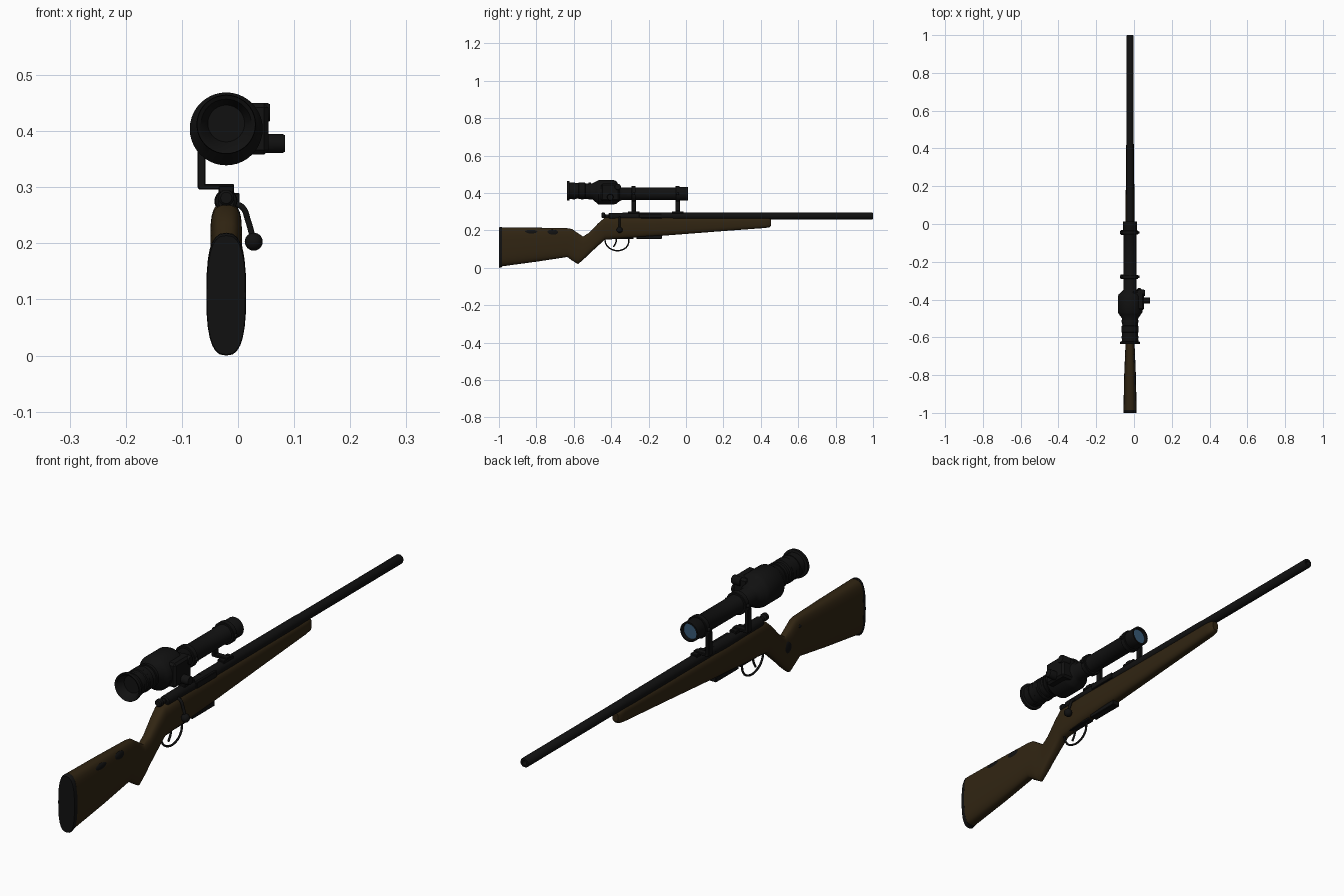
import bpy, bmesh, math
from mathutils import Vector

cube = bpy.data.objects.get("Cube")
if cube:
    bpy.data.objects.remove(cube)

CX = -0.021          # centre plane of the model


def material(name, rgb):
    m = bpy.data.materials.new(name)
    m.use_nodes = True
    m.diffuse_color = (*rgb, 1)
    bsdf = m.node_tree.nodes["Principled BSDF"]
    bsdf.inputs["Base Color"].default_value = (*rgb, 1)
    bsdf.inputs["Roughness"].default_value = 0.8
    return m


black = material("matte black", (0.0055, 0.0055, 0.0055))
brown = material("dark walnut", (0.030, 0.018, 0.006))
blue = material("lens blue", (0.04, 0.10, 0.18))


def finish(name, bm, mat, angle=35):
    bmesh.ops.recalc_face_normals(bm, faces=bm.faces)
    mesh = bpy.data.meshes.new(name)
    bm.to_mesh(mesh)
    bm.free()
    ob = bpy.data.objects.new(name, mesh)
    bpy.context.collection.objects.link(ob)
    mesh.materials.append(mat)
    bpy.ops.object.select_all(action="DESELECT")
    ob.select_set(True)
    bpy.context.view_layer.objects.active = ob
    bpy.ops.object.shade_smooth_by_angle(angle=math.radians(angle))
    return ob


def skin(name, rings, mat, angle=35):
    """Bridge equal rings of points and cap both ends."""
    bm = bmesh.new()
    rows = [[bm.verts.new(p) for p in ring] for ring in rings]
    n = len(rows[0])
    for a, b in zip(rows, rows[1:]):
        for i in range(n):
            j = (i + 1) % n
            bm.faces.new((a[i], a[j], b[j], b[i]))
    bm.faces.new(rows[0])
    bm.faces.new(rows[-1])
    return finish(name, bm, mat, angle)


def angles(n):
    return [2 * math.pi * i / n for i in range(n)]


def loft(name, stations, mat, power=3.0):
    """Rounded-box sections (y, low z, high z, half width) along y."""
    def soft(v):
        return math.copysign(abs(v) ** (2 / power), v)
    rings = [[(CX + w * soft(math.cos(a)), y, (lo + hi) / 2 + (hi - lo) / 2 * soft(math.sin(a)))
              for a in angles(28)] for y, lo, hi, w in stations]
    return skin(name, rings, mat, 40)


def turned(name, profile, mat, n=32):
    """Round sections (y, radius, centre z) along y."""
    return skin(name, [[(CX + r * math.cos(a), y, z + r * math.sin(a)) for a in angles(n)]
                       for y, r, z in profile], mat)


def knob(name, x0, x1, y, z, r, mat=black):
    """Cylinder lying along x with a small chamfer."""
    c = (x1 - x0) * 0.1
    return skin(name, [[(x, y + q * math.cos(a), z + q * math.sin(a)) for a in angles(20)]
                       for x, q in ((x0, r), (x1 - c, r), (x1, r * 0.88))], mat)


def box(name, centre, size, mat=black, bevel=0.002):
    bm = bmesh.new()
    bmesh.ops.create_cube(bm, size=1)
    for v in bm.verts:
        v.co = Vector(centre) + v.co * Vector(size)
    bmesh.ops.bevel(bm, geom=bm.edges[:], offset=bevel, segments=1, affect="EDGES")
    return finish(name, bm, mat)


def ball(name, centre, radii, mat=black):
    bm = bmesh.new()
    bmesh.ops.create_uvsphere(bm, u_segments=20, v_segments=12, radius=1)
    for v in bm.verts:
        v.co = Vector(centre) + v.co * Vector(radii)
    return finish(name, bm, mat, 60)


def tube(name, points, radius, mat=black):
    """Round bar following a smooth path."""
    curve = bpy.data.curves.new(name, "CURVE")
    curve.dimensions = "3D"
    curve.bevel_depth = radius
    curve.bevel_resolution = 3
    curve.use_fill_caps = True
    curve.resolution_u = 6
    s = curve.splines.new("BEZIER")
    s.bezier_points.add(len(points) - 1)
    for b, p in zip(s.bezier_points, points):
        b.co = p
        b.handle_left_type = b.handle_right_type = "AUTO"
    ob = bpy.data.objects.new(name, curve)
    bpy.context.collection.objects.link(ob)
    curve.materials.append(mat)
    return ob


# Stock: butt, grip and fore-end in one piece
loft("stock", [
    (-0.985, 0.008, 0.217, 0.035), (-0.80, 0.033, 0.215, 0.031), (-0.635, 0.058, 0.212, 0.024),
    (-0.61, 0.040, 0.208, 0.023), (-0.578, 0.020, 0.186, 0.022), (-0.55, 0.043, 0.167, 0.021),
    (-0.515, 0.077, 0.190, 0.022), (-0.47, 0.118, 0.238, 0.025), (-0.435, 0.150, 0.268, 0.028),
    (-0.30, 0.160, 0.272, 0.028), (-0.12, 0.172, 0.270, 0.026), (0.15, 0.193, 0.268, 0.023),
    (0.42, 0.213, 0.268, 0.020), (0.445, 0.217, 0.265, 0.018), (0.455, 0.226, 0.260, 0.012)], brown)
loft("butt_pad", [(-1.0, 0.002, 0.214, 0.034), (-0.996, 0.0, 0.218, 0.0355),
                  (-0.984, 0.004, 0.219, 0.0355)], black, 2.7)

# Dark worn inlays on the stock
for name, off, y, z, ry, rz in (("comb_inlay_rear", 0.020, -0.83, 0.190, 0.045, 0.014),
                                ("comb_inlay_front", 0.018, -0.715, 0.187, 0.036, 0.017),
                                ("grip_inlay", -0.015, -0.555, 0.125, 0.026, 0.026),
                                ("small_inlay", -0.015, -0.625, 0.180, 0.010, 0.009)):
    ball(name, (CX + off, y, z), (0.009, ry, rz))

# Barrel and receiver
turned("barrel", [(-0.20, 0.020, 0.277), (0.38, 0.019, 0.277), (0.40, 0.018, 0.277),
                  (0.996, 0.018, 0.277), (1.0, 0.016, 0.277), (1.0, 0.009, 0.277),
                  (0.96, 0.009, 0.277)], black)
turned("receiver", [(-0.415, 0.014, 0.275), (-0.41, 0.019, 0.275), (-0.19, 0.021, 0.275),
                    (-0.12, 0.020, 0.277)], black)
turned("bolt_shroud", [(-0.452, 0.010, 0.281), (-0.448, 0.014, 0.281), (-0.435, 0.014, 0.281),
                       (-0.43, 0.008, 0.278), (-0.40, 0.010, 0.277)], black, 20)
box("ejection_port", (CX + 0.006, -0.19, 0.278), (0.036, 0.12, 0.024))

# Bolt handle
tube("bolt_handle", [(CX + 0.012, -0.355, 0.272), (0.008, -0.355, 0.264),
                     (0.018, -0.355, 0.240), (0.027, -0.355, 0.208)], 0.0055)
ball("bolt_knob", (0.028, -0.355, 0.203), (0.016, 0.016, 0.016))

# Trigger group and magazine floor
tube("trigger_guard", [(CX, -0.435, 0.155), (CX, -0.425, 0.122), (CX, -0.395, 0.098),
                       (CX, -0.345, 0.095), (CX, -0.312, 0.120), (CX, -0.305, 0.162)], 0.004)
tube("trigger", [(CX, -0.372, 0.165), (CX, -0.374, 0.138), (CX, -0.388, 0.112)], 0.004)
box("guard_plate", (CX, -0.36, 0.159), (0.026, 0.16, 0.010))
box("magazine_floor", (CX, -0.197, 0.164), (0.030, 0.135, 0.020))

# Scope body with recessed ends
turned("scope_body", [
    (-0.600, 0.030, 0.414), (-0.632, 0.045, 0.412), (-0.636, 0.052, 0.412), (-0.624, 0.053, 0.412),
    (-0.622, 0.044, 0.412), (-0.575, 0.042, 0.412), (-0.572, 0.045, 0.412), (-0.540, 0.045, 0.412),
    (-0.537, 0.041, 0.410), (-0.500, 0.043, 0.409), (-0.478, 0.058, 0.405), (-0.468, 0.065, 0.404),
    (-0.385, 0.065, 0.404), (-0.372, 0.060, 0.403), (-0.355, 0.040, 0.397), (-0.345, 0.034, 0.396),
    (-0.055, 0.034, 0.396), (-0.050, 0.037, 0.396), (0.012, 0.037, 0.396), (0.012, 0.031, 0.396),
    (-0.005, 0.029, 0.396)], black, 40)
turned("eyepiece_lens", [(-0.603, 0.031, 0.415), (-0.598, 0.031, 0.415)], blue)
turned("objective_lens", [(-0.006, 0.030, 0.396), (0.001, 0.030, 0.396)], blue)
for i, y in enumerate((-0.60, -0.555, -0.515)):
    turned("eyepiece_rib_%d" % i, [(y - 0.006, 0.046, 0.411), (y + 0.006, 0.046, 0.411)], black)

# Scope controls on the left side
box("control_housing", (0.022, -0.405, 0.404), (0.064, 0.10, 0.092), black, 0.008)
knob("focus_knob", 0.03, 0.084, -0.405, 0.378, 0.017)
knob("power_knob", 0.02, 0.057, -0.365, 0.433, 0.017)

# Two identical offset mounts
for tag, y in (("rear", -0.28), ("front", -0.045)):
    turned(tag + "_ring", [(y - 0.011, 0.040, 0.396), (y - 0.009, 0.042, 0.396),
                           (y + 0.009, 0.042, 0.396), (y + 0.011, 0.040, 0.396)], black)
    knob(tag + "_ring_screw", CX - 0.052, CX + 0.050, y, 0.396, 0.007)
    box(tag + "_mount_post", (-0.065, y, 0.343), (0.014, 0.024, 0.090))
    box(tag + "_mount_arm", (-0.039, y, 0.301), (0.064, 0.024, 0.010))
    box(tag + "_mount_base", (CX, y, 0.296), (0.028, 0.062, 0.012))
